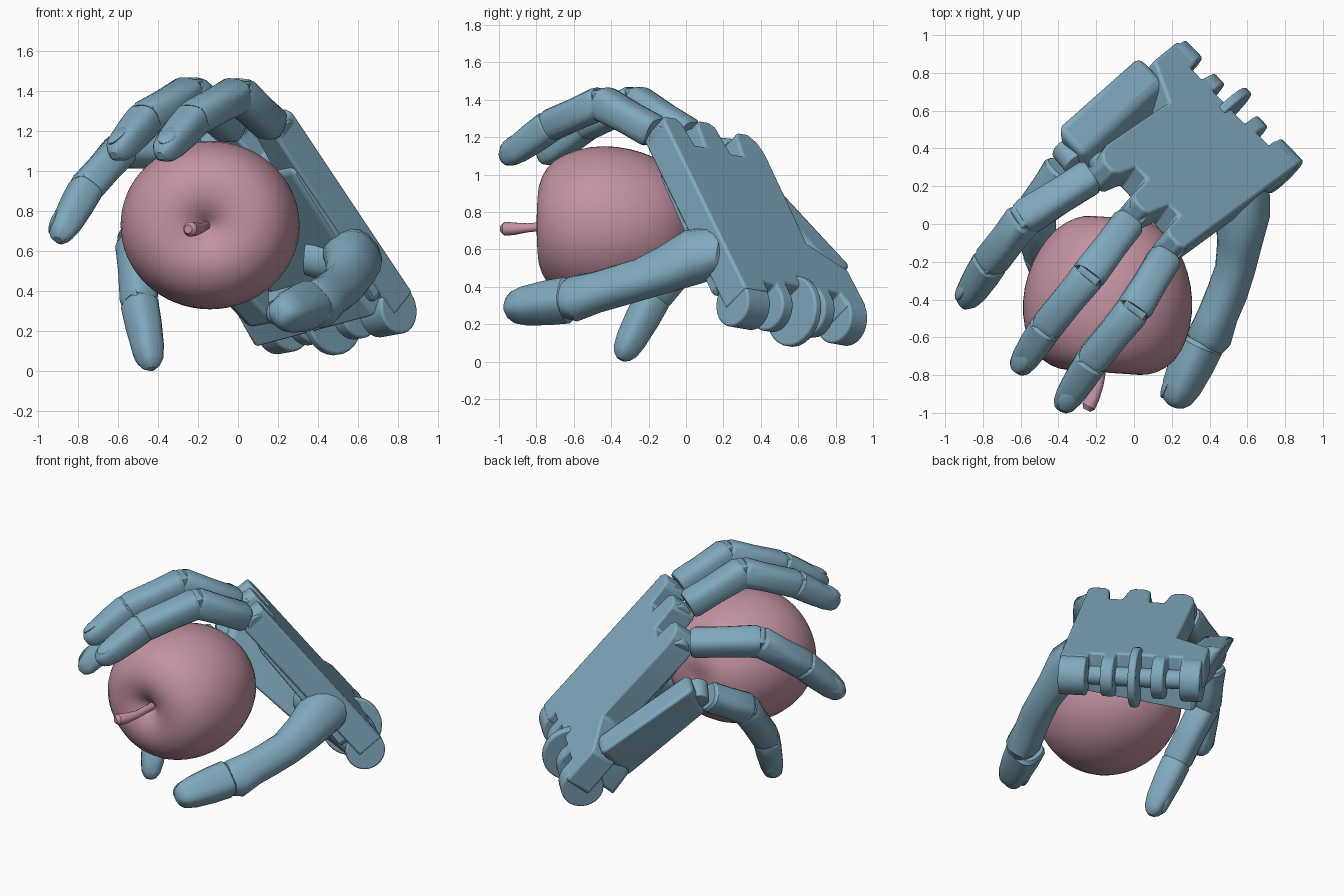
import bpy, bmesh, math
from mathutils import Vector as Vec, Matrix

if "Cube" in bpy.data.objects:
    bpy.data.objects.remove(bpy.data.objects["Cube"])

def material(name, col):
    m = bpy.data.materials.new(name)
    m.diffuse_color = (*col, 1)
    m.use_nodes = True
    m.node_tree.nodes["Principled BSDF"].inputs["Base Color"].default_value = m.diffuse_color
    return m

BLUE = material("blue_grey", (0.22, 0.40, 0.52))
PINK = material("pink", (0.55, 0.29, 0.36))
APPLE = Vec((-0.136, -0.38, 0.73))

# Palm frame: U towards wrist, V towards little finger, N out of the back of the hand
K1 = Vec((0.26, -0.06, 1.25))
U = Vec((0.52, 0.37, -0.77)).normalized()
N = U.cross(Vec((-0.69, 0.72, -0.13))).normalized()
V = N.cross(U)
def palm(u, v, d=0):
    return K1 + U * u + V * v - N * d

def finish(name, bm, mat=BLUE, bevel=0, angle=30):
    bmesh.ops.recalc_face_normals(bm, faces=bm.faces[:])
    me = bpy.data.meshes.new(name)
    bm.to_mesh(me)
    bm.free()
    ob = bpy.data.objects.new(name, me)
    bpy.context.collection.objects.link(ob)
    me.materials.append(mat)
    if bevel:
        b = ob.modifiers.new("bevel", 'BEVEL')
        b.width, b.segments, b.limit_method = bevel, 3, 'ANGLE'
    bpy.ops.object.select_all(action='DESELECT')
    ob.select_set(True)
    bpy.context.view_layer.objects.active = ob
    bpy.ops.object.shade_smooth_by_angle(angle=math.radians(angle))
    return ob

def hull(name, pts, bevel=0.03):
    bm = bmesh.new()
    for p in pts:
        bm.verts.new(p)
    bmesh.ops.convex_hull(bm, input=bm.verts[:])
    bmesh.ops.dissolve_limit(bm, angle_limit=0.03, verts=bm.verts[:], edges=bm.edges[:])
    return finish(name, bm, bevel=bevel)

def disc(name, c, axis, r, width, bevel=0.008):
    bm = bmesh.new()
    m = Matrix.Translation(c) @ axis.to_track_quat('Z', 'Y').to_matrix().to_4x4()
    bmesh.ops.create_cone(bm, cap_ends=True, segments=28, radius1=r, radius2=r, depth=width, matrix=m)
    return finish(name, bm, bevel=bevel)

def loft(name, secs, axis, mat=BLUE, n=16, power=0.68):
    """Rounded-square sections (centre, half width, half height) swept along a path."""
    bm, rings = bmesh.new(), []
    for i, (c, w, h) in enumerate(secs):
        t = (secs[min(i + 1, len(secs) - 1)][0] - secs[max(i - 1, 0)][0]).normalized()
        side = (axis - t * axis.dot(t)).normalized()
        up = side.cross(t)
        ring = []
        for k in range(n):
            a = 2 * math.pi * (k + 0.5) / n
            ca, sa = math.cos(a), math.sin(a)
            ring.append(bm.verts.new(c + side * math.copysign(abs(ca) ** power, ca) * w
                                     + up * math.copysign(abs(sa) ** power, sa) * h))
        rings.append(ring)
    for r0, r1 in zip(rings, rings[1:]):
        for k in range(n):
            bm.faces.new((r0[k], r0[(k + 1) % n], r1[(k + 1) % n], r1[k]))
    bm.faces.new(rings[0])
    bm.faces.new(rings[-1])
    return finish(name, bm, mat)

BONE = [(0, 0.85), (0.06, 0.98), (0.45, 0.95), (0.92, 1), (1, 0.88)]
TIP = [(0, 0.85), (0.06, 1), (0.35, 0.98), (0.7, 0.88), (0.88, 0.72), (0.96, 0.5), (1, 0.25)]
def bone(name, a, b, axis, r0, r1, prof, flat=0.97):
    loft(name, [(a.lerp(b, t), (r0 + (r1 - r0) * t) * s, (r0 + (r1 - r0) * t) * s * flat)
                for t, s in prof], axis)

def nail(name, a, b, axis, out, r):
    d = (b - a).normalized()
    out = (out - d * out.dot(d)).normalized()
    bm = bmesh.new()
    rot = Matrix((d.cross(out), d, out)).transposed().to_4x4()
    m = Matrix.Translation(a.lerp(b, 0.7) + out * r * 0.68) @ rot @ Matrix.Diagonal((r * 0.6, r * 0.95, r * 0.26, 1))
    bmesh.ops.create_uvsphere(bm, u_segments=20, v_segments=10, radius=1, matrix=m)
    finish(name, bm)

def finger(name, pts, radii=(0.092, 0.095, 0.088, 0.084)):
    p = [Vec(q) for q in pts]
    axis = (p[1] - p[0]).cross(p[3] - p[1]).normalized()
    for i, part in enumerate(("proximal", "middle", "distal")):
        d = (p[i + 1] - p[i]).normalized()
        a = p[i] + d * (0.08 if i == 0 else -0.005)
        b = p[i + 1] + d * (0.085 if i == 2 else 0.015)
        bone(f"{name}_{part}", a, b, axis, radii[i], radii[i + 1], TIP if i == 2 else BONE)
        disc(f"{name}_hinge_{i}", p[i], axis, 0.07, 0.13)
    nail(f"{name}_nail", p[2], p[3] + d * 0.085, axis, p[2] - APPLE, radii[3])

# Four fingers
finger("index_finger", [palm(0, 0.01, 0.09), (0.0, -0.45, 1.385), (-0.22, -0.72, 1.265), (-0.35, -0.92, 1.12)])
finger("middle_finger", [palm(-0.02, 0.27, 0.09), (-0.24, -0.27, 1.39), (-0.46, -0.54, 1.265), (-0.58, -0.72, 1.125)])
finger("ring_finger", [palm(0.04, 0.56, 0.09), (-0.58, 0.03, 1.115), (-0.76, -0.2, 0.915), (-0.87, -0.375, 0.715)])
finger("little_finger", [(-0.34, 0.36, 0.82), (-0.515, 0.08, 0.65), (-0.495, -0.17, 0.35), (-0.445, -0.31, 0.085)])

# Thumb
side = Vec((0.75, 0.25, 0.6)).normalized()
th = [((0.55, 0.21, 0.52), .1, .1), ((0.57, 0.14, 0.575), .14, .15), ((0.575, 0.04, 0.56), .135, .145),
      ((0.56, -0.1, 0.495), .11, .125), ((0.535, -0.24, 0.44), .098, .11), ((0.495, -0.36, 0.405), .1, .11),
      ((0.445, -0.48, 0.37), .098, .11), ((0.4, -0.6, 0.335), .105, .125), ((0.38, -0.65, 0.33), .085, .1)]
loft("thumb_proximal", [(Vec(c), w, h) for c, w, h in th], side, power=0.85)
ta, tb = Vec((0.36, -0.62, 0.33)), Vec((0.205, -0.965, 0.285))
bone("thumb_distal", ta, tb, side, 0.112, 0.105, TIP, 1.03)
nail("thumb_nail", ta, tb, side, Vec((-0.8, -0.3, -0.1)), 0.105)
hull("thumb_saddle", [palm(.93 + a, .22 + b, .15) for a in (-.12, .12) for b in (-.13, .13)]
     + [Vec((0.53 + x, 0.17, 0.51 + z)) for x in (-.08, .08) for z in (-.08, .08)], 0.05)
loft("thumb_root", [(Vec((0.34, 0.22, 0.57)), .09, .09), (Vec((0.42, 0.21, 0.565)), .11, .11),
                    (Vec((0.56, 0.16, 0.56)), .11, .11)], Vec((0, 1, 0)), power=0.95)

# Back plate of the palm with knuckle tabs and wrist notches
outline = [(-.05, -.06), (-.08, -.03), (-.08, .05), (-.05, .08), (.1, .10), (.1, .18), (-.06, .2), (-.09, .23),
           (-.09, .3), (-.06, .34), (.12, .36), (.12, .45), (-.01, .47), (-.05, .5), (-.05, .57), (0, .62), (.08, .64),
           (.5, .635), (.70, .63), (.85, .86), (1.1, .87), (1.12, .84), (1.12, .72), (1.03, .71), (1.03, .63),
           (1.12, .62), (1.12, .54), (1.03, .54), (1.03, .30), (1.12, .30), (1.12, .22), (1.05, .22), (1.05, .13),
           (1.12, .13), (1.12, -.05)]
bm = bmesh.new()
lo = [bm.verts.new(palm(u, v, 0.18)) for u, v in outline]
hi = [bm.verts.new(palm(u, v, 0)) for u, v in outline]
bm.faces.new(lo)
bm.faces.new(hi)
for i in range(len(lo)):
    j = (i + 1) % len(lo)
    bm.faces.new((lo[i], lo[j], hi[j], hi[i]))
finish("palm_plate", bm, bevel=0.015)

# Inner palm, heel and little finger metacarpal
hull("palm_inner", [palm(*q) for q in ((.14, -.04, .1), (.14, .62, .1), (.16, -.04, .2), (.16, .6, .2),
                                       (1.0, -.05, .1), (1.0, .62, .1), (1.0, -.04, .23), (1.0, .62, .23))])
hull("palm_heel", [palm(*q) for q in ((.78, -.03, .15), (.82, .8, .1), (1.08, -.03, .15), (1.03, .82, .1),
                                      (.88, 0, .24), (.86, .8, .34), (1.06, 0, .24), (1.05, .8, .36))])
inward = -V * 0.2
corners = [Vec(c) for c in ((.03, .9, .5), (.06, .57, .2), (-.41, .51, .92), (-.38, .31, .68))]
hull("little_metacarpal", corners + [c + inward for c in corners], 0.04)

# Wrist lugs
lugs = ((0.04, .125, 1.12, .17), (0.26, .13, 1.1, .08), (0.43, .19, 1.1, .05), (0.58, .135, 1.08, .08), (0.79, .135, 1.1, .13))
for i, (v, r, u, w) in enumerate(lugs):
    disc(f"wrist_lug_{i}", palm(u, v, 0.13), V, r, w, 0.012)
disc("wrist_pin", palm(1.05, 0.4, 0.15), V, 0.06, 0.72)

# Apple: revolved profile of (radius, distance towards stem)
prof = [(0.012, .32), (.045, .352), (.1, .392), (.19, .413), (.28, .395), (.38, .33), (.438, .2), (.457, .06),
        (.44, -.08), (.39, -.22), (.305, -.34), (.2, -.405), (.12, -.42), (.05, -.41), (.012, -.405)]
stem_dir = Vec((-0.07, -1, 0)).normalized()
ax, az = stem_dir.cross(Vec((0, 0, 1))), Vec((0, 0, 1))
bm, rings, n = bmesh.new(), [], 32
for r, d in prof:
    rings.append([bm.verts.new(APPLE + stem_dir * d + ax * r * math.cos(2 * math.pi * k / n)
                               + az * r * 0.94 * math.sin(2 * math.pi * k / n)) for k in range(n)])
for r0, r1 in zip(rings, rings[1:]):
    for k in range(n):
        bm.faces.new((r0[k], r0[(k + 1) % n], r1[(k + 1) % n], r1[k]))
bm.faces.new(rings[0])
bm.faces.new(rings[-1])
ob = finish("apple", bm, PINK, angle=180)
ob.modifiers.new("smooth", 'SUBSURF').levels = 1

# Apple stem
stem = [((-.16, -.66, .73), .025), ((-.165, -.74, .725), .024), ((-.185, -.85, .715), .025),
        ((-.215, -.92, .71), .034), ((-.24, -.965, .71), .038), ((-.25, -.985, .71), .022)]
loft("apple_stem", [(Vec(c), r, r) for c, r in stem], Vec((1, 0, 0)), PINK, 12, 1)
